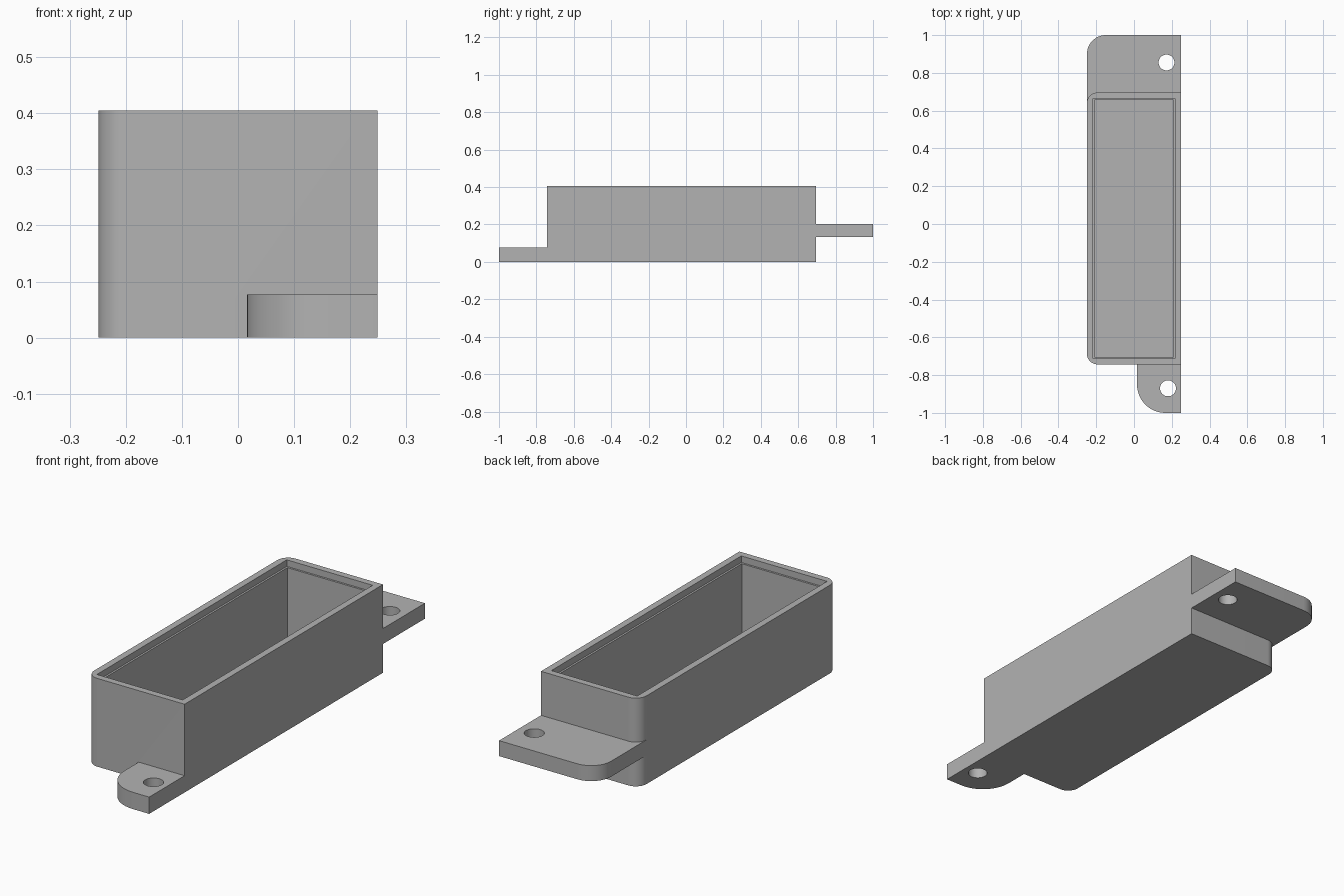
import bpy, bmesh, math

if "Cube" in bpy.data.objects:
    bpy.data.objects.remove(bpy.data.objects["Cube"], do_unlink=True)

grey = bpy.data.materials.new("plain grey")
grey.use_nodes = True
colour = (0.45, 0.45, 0.45, 1)
grey.diffuse_color = colour
grey.node_tree.nodes["Principled BSDF"].inputs["Base Color"].default_value = colour

SIDE, FRONT, BACK, TOP = 0.249, -0.743, 0.696, 0.405
WALL, LEDGE, LIP, FLOOR = 0.031, 0.009, 0.03, 0.03


def slab(name, x0, x1, y0, y1, z0, z1, front_r=0, back_r=0):
    """Upright slab whose two right-hand corners (-x) may be rounded."""
    pts = [(x1, y0), (x1, y1)]
    for r, cy, start in ((back_r, y1 - back_r, 90), (front_r, y0 + front_r, 180)):
        steps = 12 if r else 0
        for i in range(steps + 1):
            if r:
                a = math.radians(start + 90 * i / steps)
                pts.append((x0 + r + r * math.cos(a), cy + r * math.sin(a)))
            else:
                pts.append((x0, cy))
    bm = bmesh.new()
    base = bm.faces.new([bm.verts.new((x, y, z0)) for x, y in pts])
    top = bmesh.ops.extrude_face_region(bm, geom=[base])["geom"]
    bmesh.ops.translate(bm, vec=(0, 0, z1 - z0),
                        verts=[v for v in top if isinstance(v, bmesh.types.BMVert)])
    bmesh.ops.recalc_face_normals(bm, faces=bm.faces)
    mesh = bpy.data.meshes.new(name)
    bm.to_mesh(mesh)
    bm.free()
    obj = bpy.data.objects.new(name, mesh)
    bpy.context.collection.objects.link(obj)
    mesh.materials.append(grey)
    return obj


def drill(name, x, y, z):
    bpy.ops.mesh.primitive_cylinder_add(vertices=40, radius=0.042, depth=0.2, location=(x, y, z))
    obj = bpy.context.object
    obj.name = name
    obj.data.materials.append(grey)
    return obj


def combine(target, tool, operation):
    """Apply a boolean and discard the tool."""
    tool.hide_render = True
    mod = target.modifiers.new("boolean", 'BOOLEAN')
    mod.operation, mod.solver, mod.object = operation, 'EXACT', tool
    bpy.ops.object.select_all(action='DESELECT')
    bpy.context.view_layer.objects.active = target
    target.select_set(True)
    bpy.ops.object.modifier_apply(modifier=mod.name)
    bpy.data.objects.remove(tool, do_unlink=True)


# Outer body and the two mounting tabs
box = slab("enclosure", -SIDE, SIDE, FRONT, BACK, 0, TOP, 0.055, 0.055)
combine(box, slab("front_tab", 0.016, SIDE, -1, FRONT + 0.01, 0, 0.077, 0.15), 'UNION')
combine(box, slab("back_tab", -SIDE, SIDE, BACK - 0.055, 1, 0.132, 0.203, 0, 0.1), 'UNION')

# Cavity with a shallow seat for a lid around its mouth
for name, inset, bottom in (("cavity", WALL + LEDGE, FLOOR), ("lid_seat", WALL, TOP - LIP)):
    combine(box, slab(name, inset - SIDE, SIDE - inset, FRONT + inset, BACK - inset,
                      bottom, TOP + 0.1), 'DIFFERENCE')

# Screw holes
combine(box, drill("front_hole", 0.18, -0.87, 0.04), 'DIFFERENCE')
combine(box, drill("back_hole", 0.172, 0.855, 0.167), 'DIFFERENCE')

# Merge coplanar pieces, then smooth only the curved walls
bm = bmesh.new()
bm.from_mesh(box.data)
bmesh.ops.remove_doubles(bm, verts=bm.verts, dist=0.0001)
bmesh.ops.dissolve_limit(bm, angle_limit=math.radians(1), verts=bm.verts, edges=bm.edges)
bm.to_mesh(box.data)
bm.free()
bpy.ops.object.select_all(action='DESELECT')
box.select_set(True)
bpy.context.view_layer.objects.active = box
bpy.ops.object.shade_smooth_by_angle(angle=math.radians(30))
